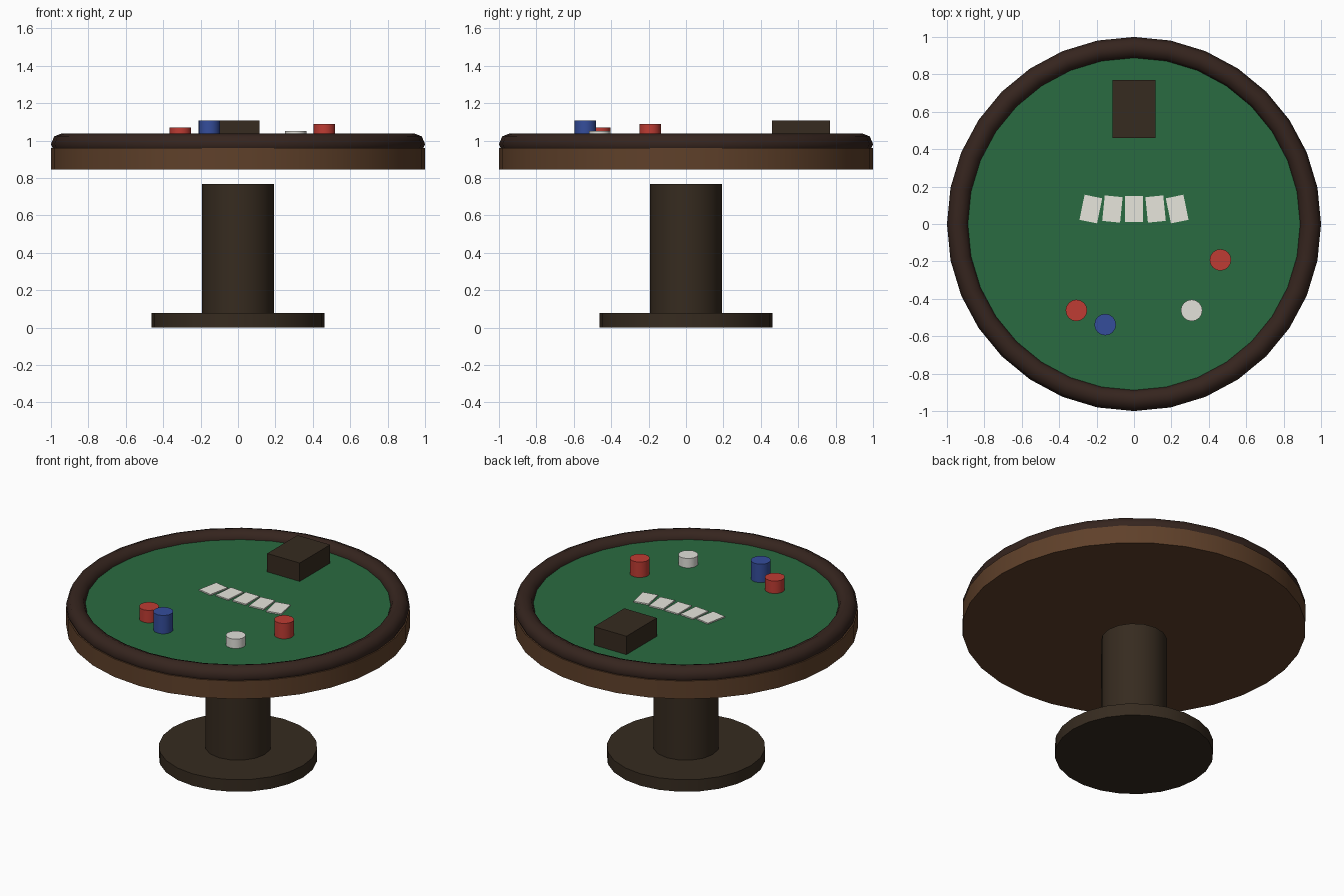
import bpy
import math

if "Cube" in bpy.data.objects:
    bpy.data.objects.remove(bpy.data.objects["Cube"])


def material(name, rgb):
    m = bpy.data.materials.new(name)
    m.diffuse_color = (*rgb, 1.0)
    m.use_nodes = True
    m.node_tree.nodes["Principled BSDF"].inputs["Base Color"].default_value = m.diffuse_color
    return m


WOOD = material("wood", (0.115, 0.052, 0.023))
DARK_WOOD = material("dark_wood", (0.037, 0.024, 0.014))
RAIL = material("rail_leather", (0.036, 0.018, 0.013))
FELT = material("felt_green", (0.023, 0.145, 0.052))
RED = material("chip_red", (0.52, 0.045, 0.033))
BLUE = material("chip_blue", (0.035, 0.075, 0.33))
WHITE = material("chip_white", (0.76, 0.75, 0.70))
CARD = material("card_white", (0.80, 0.79, 0.72))


def finish(name, mat, smooth=True):
    ob = bpy.context.object
    ob.name = name
    ob.data.materials.append(mat)
    if smooth:
        bpy.ops.object.shade_smooth_by_angle(angle=math.radians(46))
    return ob


def disc(name, radius, z0, z1, sides, mat, x=0.0, y=0.0):
    bpy.ops.mesh.primitive_cylinder_add(vertices=sides, radius=radius, depth=z1 - z0,
                                        location=(x, y, (z0 + z1) / 2))
    return finish(name, mat)


def box(name, size, centre, mat, turn=0.0):
    bpy.ops.mesh.primitive_cube_add(size=1, location=centre, rotation=(0, 0, turn))
    bpy.context.object.scale = size
    return finish(name, mat, smooth=False)


# Pedestal (the column stops short of the tabletop)
disc("pedestal_base", 0.4615, 0.0, 0.077, 24, DARK_WOOD)
disc("pedestal_column", 0.1923, 0.077, 0.769, 16, DARK_WOOD)

# Tabletop, felt and padded rail
disc("tabletop", 1.0, 0.846, 0.9615, 32, WOOD)
FELT_Z = 0.99
disc("felt_surface", 0.91, 0.9615, FELT_Z, 32, FELT)
bpy.ops.mesh.primitive_torus_add(major_segments=32, minor_segments=8, major_radius=0.9423,
                                 minor_radius=0.0577, location=(0, 0, 0.981))
finish("padded_rail", RAIL)

# Chip stacks: x, y, top height, colour
stacks = [(-0.308, -0.462, 1.07, RED), (-0.154, -0.538, 1.108, BLUE),
          (0.308, -0.462, 1.05, WHITE), (0.462, -0.192, 1.089, RED)]
for i, (x, y, top, mat) in enumerate(stacks):
    disc(f"chip_stack_{i + 1}", 0.0577, FELT_Z, top, 16, mat, x, y)

# Fanned row of cards
for i in range(-2, 3):
    box(f"card_{i + 3}", (0.096, 0.137, 0.008), (i * 0.1154, 0.08, FELT_Z + 0.004), CARD, i * 0.1)

# Dealer's card box
box("card_box", (0.231, 0.308, 0.118), (0, 0.615, FELT_Z + 0.059), DARK_WOOD)
